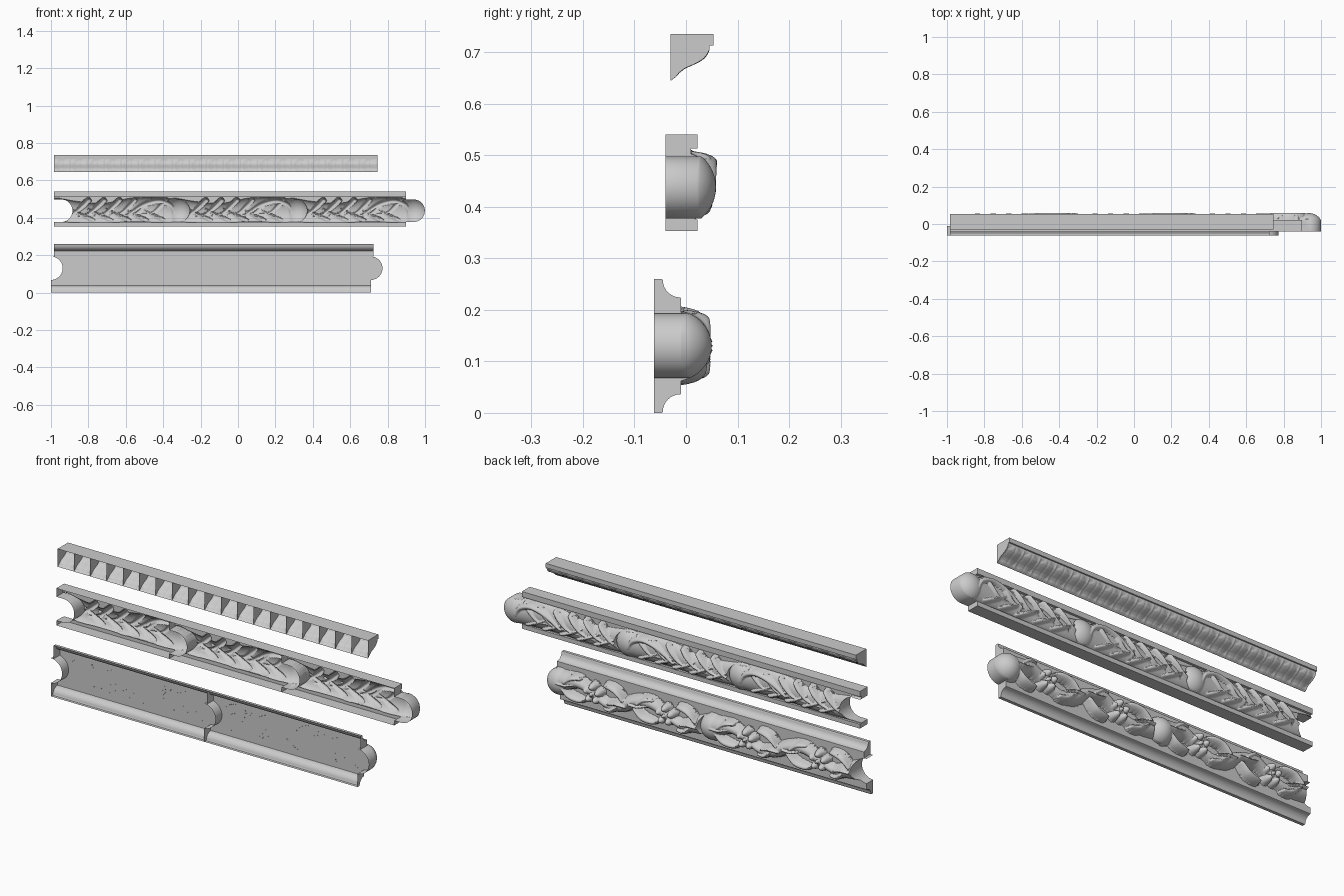
import bpy, math
from math import sqrt, sin, cos, pi

if "Cube" in bpy.data.objects:
    bpy.data.objects.remove(bpy.data.objects["Cube"])


def relief_field(strokes, balls, zc, power=0.6):
    """Height function: the highest of many small domes laid along curved tapering strokes."""
    dabs = list(balls)
    for pts in strokes:
        p = [pts[0]] + list(pts) + [pts[-1]]
        for i in range(1, len(p) - 2):
            for k in range(14):
                t = k / 14
                dabs.append(tuple(
                    0.5 * (2 * b + (c - a) * t + (2 * a - 5 * b + 4 * c - d) * t * t
                           + (3 * b - a - 3 * c + d) * t ** 3)
                    for a, b, c, d in zip(p[i - 1], p[i], p[i + 1], p[i + 2])))
    bins = {}
    for d in dabs:
        for b in range(int((d[0] - d[2]) // 0.02), int((d[0] + d[2]) // 0.02) + 1):
            bins.setdefault(b, []).append(d)

    def height(x, z):
        v, best = z - zc, 0.0
        for dx, dv, r, h in bins.get(int(x // 0.02), ()):
            q = 1 - ((x - dx) ** 2 + (v - dv) ** 2) / (r * r)
            if q > 0:
                best = max(best, h * q ** power)
        return best
    return height


def tongue_rows(z0, z1, zc, r, ext, y, n, top_shift=0.0):
    """Rows (z, end offset, y, carved) of a panel whose ends follow a round tongue and notch."""
    rows = [(z0, 0, y, True), (zc - r, 0, y, True)]
    for i in range(n + 1):
        a = -pi / 2 + pi * i / n
        rows.append((zc + r * sin(a), ext + r * cos(a), y, True))
    return rows + [(zc + r, top_shift, y, True), (z1, top_shift, y, True)]


def moulding(name, rows, length, n, back, relief=None, walls=True, trim=False):
    """Open-backed sheet swept along x, with end walls reaching to the back plane."""
    verts, faces, hs, w = [], [], [], n + 1
    for z, e, y, carved in rows:
        for i in range(w):
            x = e + length * i / n
            h = relief(x, z) if relief and carved else 0.0
            hs.append(h)
            verts.append((x, y + h, z))
    for j in range(len(rows) - 1):
        if abs(rows[j][0] - rows[j + 1][0]) < 1e-7 and abs(rows[j][2] - rows[j + 1][2]) < 1e-7:
            continue
        for i in range(n):
            f = (j * w + i, (j + 1) * w + i, (j + 1) * w + i + 1, j * w + i + 1)
            if not trim or max(hs[k] for k in f) > 0:
                faces.append(f)
    if walls:
        for col in (0, n):
            base = len(verts)
            verts += [(verts[j * w + col][0], back, rows[j][0]) for j in range(len(rows))]
            for j in range(len(rows) - 1):
                if rows[j][:2] != rows[j + 1][:2]:
                    f = (j * w + col, base + j, base + j + 1, (j + 1) * w + col)
                    faces.append(f if col == 0 else f[::-1])
    me = bpy.data.meshes.new(name)
    me.from_pydata(verts, [], faces)
    me.update()
    return me


def repeat(name, mesh, x0, pitch, count):
    for i in range(count):
        ob = bpy.data.objects.new(f"{name}_{i + 1}", mesh)
        ob.location.x = x0 + i * pitch
        bpy.context.collection.objects.link(ob)
        if i == 0:
            bpy.context.view_layer.objects.active = ob
            ob.select_set(True)
            bpy.ops.object.shade_smooth_by_angle(angle=math.radians(42))
            ob.select_set(False)


# Lower frieze: flat backing with coves above and below
L = 0.855
S = 0.015
cove = [(0.035 * (1 - cos(a)), 0.035 * sin(a)) for a in (pi / 2 * i / 8 for i in range(9))]
low = [(0, 0, -0.062, False), (0, 0, -0.047, False)]
low += [(0.002 + b, 0, -0.045 + a, False) for a, b in cove]
low = [(0, 0, -0.062, False), (0, 0, -0.047, False)] + [
    (0.002 + 0.034 * sin(t), 0, -0.045 + 0.034 * (1 - cos(t)), False)
    for t in (pi / 2 * i / 8 for i in range(9))]
high = [(0.26 - z, S, y, False) for z, e, y, c in reversed(low)]
field_rows = tongue_rows(0.037, 0.223, 0.13, 0.0625, 0, -0.01, 44, S)
panel = [(z, e, y, False) for z, e, y, c in field_rows]
repeat("frieze_backing", moulding("frieze_backing", low + panel + high, L, 1, -0.062), -1.0, L, 2)

# Vine with leaves and five-petalled flowers
strokes, balls = [], [(L - 0.005, 0, 0.067, 0.060)]
strokes.append([(0.03, 0.0, 0.05, 0.045), (0.10, -0.02, 0.038, 0.045), (0.17, -0.03, 0.025, 0.04),
                (0.25, 0.0, 0.025, 0.04), (0.33, 0.035, 0.034, 0.05), (0.42, 0.02, 0.03, 0.05),
                (0.50, -0.025, 0.034, 0.05), (0.58, -0.035, 0.025, 0.042), (0.65, 0.0, 0.025, 0.04),
                (0.73, 0.03, 0.034, 0.05), (0.80, 0.02, 0.045, 0.053), (0.86, 0, 0.06, 0.056)])
for fx in (0.245, 0.65):
    for k in range(5):
        a = 2 * pi * k / 5 + 0.3
        balls.append((fx + 0.034 * cos(a), 0.034 * sin(a), 0.0225, 0.056))
    balls.append((fx, 0, 0.012, 0.063))
    balls.append((fx, 0, 0.04, 0.042))
    for s in (-1, 1):
        strokes.append([(fx + s * 0.17, -s * 0.01, 0.012, 0.05), (fx + s * 0.13, -s * 0.045, 0.02, 0.05),
                        (fx + s * 0.08, -s * 0.056, 0.019, 0.042), (fx + s * 0.055, -s * 0.05, 0.006, 0.03)])
        strokes.append([(fx + s * 0.15, s * 0.02, 0.014, 0.058), (fx + s * 0.11, s * 0.05, 0.018, 0.056),
                        (fx + s * 0.07, s * 0.055, 0.012, 0.045)])
        strokes.append([(fx + s * 0.19, s * 0.01, 0.012, 0.061), (fx + s * 0.14, s * 0.01, 0.013, 0.061),
                        (fx + s * 0.09, s * 0.025, 0.008, 0.052)])
vine = relief_field(strokes, balls, 0.13)
repeat("frieze_vine", moulding("frieze_vine", field_rows[:1] + [
    (0.037 + 0.0305 * i / 11, 0, -0.01, True) for i in range(1, 11)] + field_rows[1:-1] + [
    (0.1925 + 0.0305 * i / 11, S, -0.01, True) for i in range(1, 11)] + field_rows[-1:],
    L, 260, -0.01, vine, True, True), -1.0, L, 2)

# Middle rail: square fillets with a hollow scrolling leaf shell between them
M = 0.628
zc = 0.4375
strokes, balls = [], [(M + 0.035, 0, 0.068, 0.048)]
strokes.append([(0.02, 0.005, 0.062, 0.03), (0.14, -0.008, 0.055, 0.03), (0.28, -0.012, 0.052, 0.032),
                (0.42, 0.005, 0.062, 0.034), (0.54, 0.005, 0.066, 0.036), (M, 0, 0.064, 0.04),
                (M + 0.04, 0, 0.062, 0.044)])
for k in range(6):  # upper leaf lobes sweeping along the rail
    x = 0.08 + 0.083 * k
    strokes.append([(x - 0.03, -0.035 + 0.004 * k, 0.009, 0.034), (x + 0.03, -0.012, 0.014, 0.042),
                    (x + 0.075, 0.025, 0.018, 0.046), (x + 0.105, 0.056, 0.015, 0.038)])
for k in range(5):  # lower lobes curling down
    x = 0.13 + 0.095 * k
    strokes.append([(x - 0.04, 0.01, 0.008, 0.036), (x + 0.01, -0.018, 0.014, 0.043),
                    (x + 0.065, -0.042, 0.015, 0.038), (x + 0.09, -0.05, 0.009, 0.026)])
strokes.append([(0.40, -0.02, 0.014, 0.044), (0.48, 0.03, 0.02, 0.049),
                (0.56, 0.05, 0.02, 0.05), (0.62, 0.03, 0.02, 0.049), (0.645, -0.01, 0.018, 0.048)])
scroll = relief_field(strokes, balls, zc)
mid = tongue_rows(0.375, 0.513, zc, 0.06, 0.04, 0.01, 46)
mid = mid[:-1] + [(0.4975 + 0.0155 * i / 6, 0, 0.01, True) for i in range(1, 7)]
rail = [(0.353, 0, -0.04, False), (0.353, 0, 0.022, False), (0.375, 0, 0.022, False)] + mid + [
    (0.513, 0, 0.022, False), (0.54, 0, 0.022, False), (0.54, 0, -0.04, False)]
repeat("scroll_rail", moulding("scroll_rail", rail, M, 220, -0.04, scroll), -0.985, M, 3)

# Upper cornice: ogee strip of repeated leaf cells
C = 1.73 / 19
ogee = [(0.645, -0.029), (0.652, -0.021), (0.66, -0.016), (0.668, -0.007), (0.674, 0.006),
        (0.68, 0.019), (0.688, 0.031), (0.697, 0.039), (0.705, 0.044), (0.713, 0.046)]
cell = [(0.645, 0, -0.03, False)]
for (za, ya), (zb, yb) in zip(ogee, ogee[1:]):
    cell += [(za + (zb - za) * t / 3, 0, ya + (yb - ya) * t / 3, True) for t in range(3)]
cell += [(0.713, 0, 0.046, False), (0.713, 0, 0.053, False), (0.735, 0, 0.053, False),
         (0.735, 0, -0.03, False)]


def leaf(x, z):
    s = (z - 0.645) / 0.068
    d = abs(x / C - 0.5) * 2
    width = 0.35 + 0.5 * sin(pi * min(1, s * 1.1)) + 0.08 * sin(s * 22)
    h = 0.006 * max(0, 1 - (d / width) ** 2) ** 0.5 if d < width else 0
    h -= 0.003 * max(0, 1 - d / 0.12)
    tip = 0.004 * max(0, 1 - ((1 - d) / 0.15) ** 2)
    return max(0, max(h, tip)) * sin(pi * min(1, max(0, s)))


repeat("leaf_cornice", moulding("leaf_cornice", cell, C, 24, -0.03, leaf), -0.985, C, 19)
